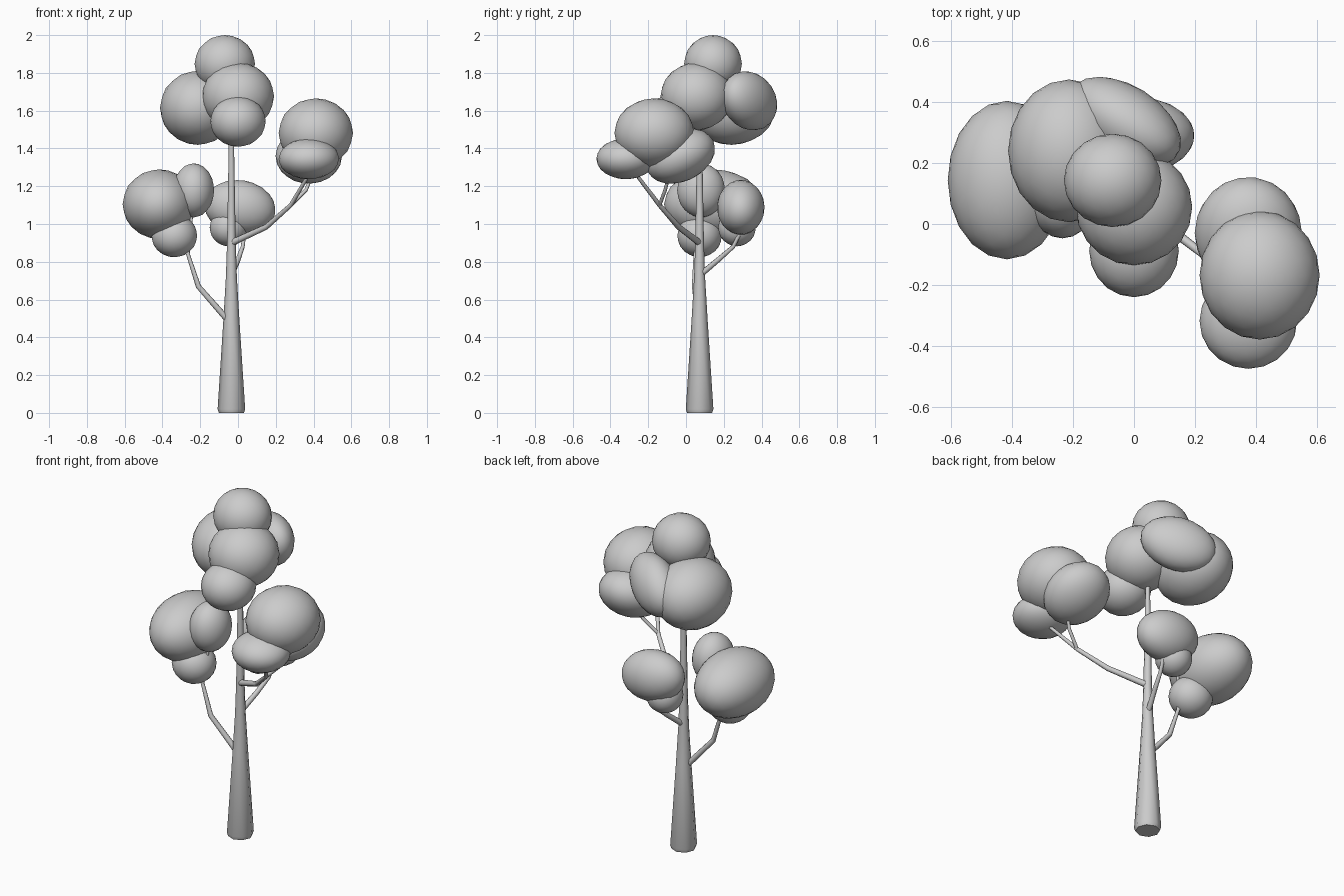
import bpy
from math import radians

if "Cube" in bpy.data.objects:
    bpy.data.objects.remove(bpy.data.objects["Cube"])


def smooth(ob, angle=50):
    bpy.ops.object.select_all(action='DESELECT')
    ob.select_set(True)
    bpy.context.view_layer.objects.active = ob
    bpy.ops.object.shade_smooth_by_angle(angle=radians(angle))


def limb(name, points):
    """Tapered eight-sided tube through (x, y, z, radius) points."""
    cu = bpy.data.curves.new(name, 'CURVE')
    cu.dimensions = '3D'
    cu.bevel_depth = 1.0
    cu.bevel_resolution = 2
    cu.use_fill_caps = True
    sp = cu.splines.new('POLY')
    sp.points.add(len(points) - 1)
    for p, (x, y, z, r) in zip(sp.points, points):
        p.co = (x, y, z, 1)
        p.radius = r
    ob = bpy.data.objects.new(name, cu)
    bpy.context.collection.objects.link(ob)
    bpy.ops.object.select_all(action='DESELECT')
    ob.select_set(True)
    bpy.context.view_layer.objects.active = ob
    bpy.ops.object.convert(target='MESH')
    smooth(bpy.context.view_layer.objects.active)


def leaves(name, center, radii, rot=(0, 0, 0)):
    """Squashed icosphere foliage clump."""
    bpy.ops.mesh.primitive_ico_sphere_add(
        subdivisions=3, radius=1, location=center,
        rotation=[radians(a) for a in rot])
    ob = bpy.context.object
    ob.name = name
    ob.scale = radii
    smooth(ob)


# Trunk
limb("trunk", [(-.035, .072, z, r) for z, r in (
    (0, .066), (.02, .073), (.5, .042), (.72, .029), (.9, .023), (1.42, .014), (1.62, .011))])

# Left branch and twigs
limb("left_branch", [(-.035, .07, .47, .017), (-.21, .045, .67, .014),
                     (-.265, .05, .84, .010), (-.33, .07, .95, .008)])
limb("left_twig", [(-.265, .05, .84, .009), (-.24, .08, 1.1, .007)])

# Right branch with its fork
limb("right_branch", [(-.035, .072, .90, .018), (.15, -.04, .985, .015),
                      (.28, -.14, 1.10, .012), (.38, -.27, 1.27, .009)])
limb("right_twig", [(.28, -.14, 1.10, .010), (.36, -.11, 1.18, .010), (.41, -.08, 1.30, .008)])

# Back branch
limb("back_branch", [(-.035, .075, .73, .016), (.0, .17, .81, .014),
                     (.025, .25, .88, .011), (.04, .31, 1.0, .009)])

# Foliage clumps: top, right, left and back clusters
clumps = {
    "crown_cap": ((-.07, .143, 1.848), (.16, .153, .152)),
    "crown_core": ((0, .055, 1.675), (.191, .19, .179)),
    "crown_left": ((-.213, .24, 1.615), (.2, .234, .196)),
    "crown_back": ((-.03, .335, 1.652), (.21, .119, .15), (0, -18, -32)),
    "crown_front": ((0, -.088, 1.543), (.147, .152, .134)),
    "right_main": ((.412, -.168, 1.482), (.197, .211, .183)),
    "right_front": ((.375, -.318, 1.345), (.16, .157, .108)),
    "right_back": ((.375, -.03, 1.36), (.176, .193, .135), (25, 0, 0)),
    "left_main": ((-.417, .144, 1.105), (.194, .26, .184)),
    "left_upper": ((-.235, .08, 1.178), (.109, .127, .143)),
    "left_lower": ((-.337, .072, .938), (.121, .118, .114)),
    "back_main": ((.01, .29, 1.088), (.19, .126, .144), (0, 10, 0)),
    "back_lower": ((-.05, .27, .982), (.1, .1, .1)),
}
for part, args in clumps.items():
    leaves("foliage_" + part, *args)
